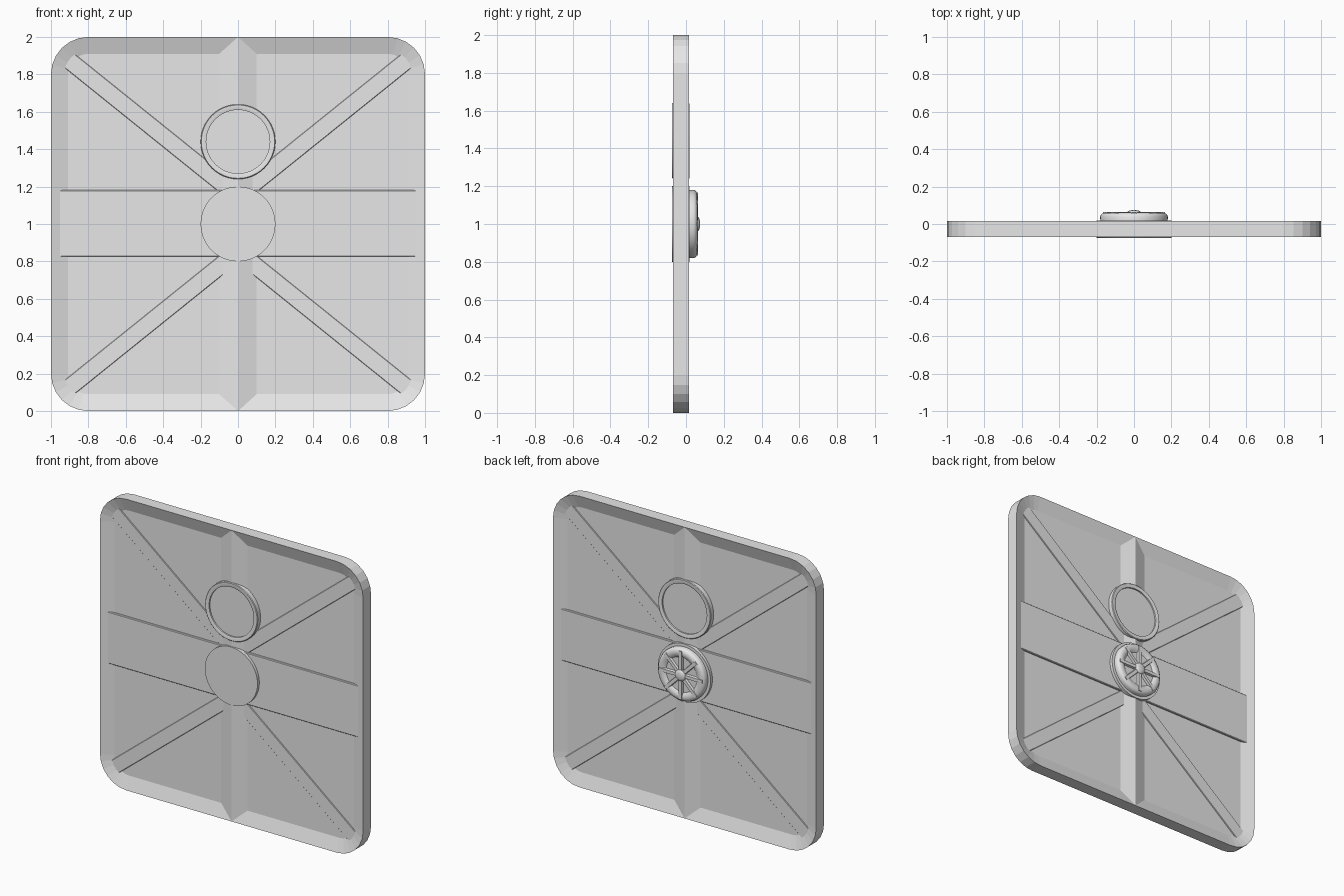
import bpy, bmesh, math
from mathutils import Vector, Matrix

if "Cube" in bpy.data.objects:
    bpy.data.objects.remove(bpy.data.objects["Cube"])

MID = -0.0275            # middle plane of the plate
RIM, PANEL = 0.0425, 0.0125   # half thicknesses

grey = bpy.data.materials.new("light grey")
grey.diffuse_color = (0.8, 0.8, 0.8, 1)
grey.use_nodes = True
grey.node_tree.nodes["Principled BSDF"].inputs["Base Color"].default_value = grey.diffuse_color


def finish(bm, name, smooth=None):
    bmesh.ops.remove_doubles(bm, verts=bm.verts, dist=1e-6)
    bmesh.ops.recalc_face_normals(bm, faces=bm.faces)
    me = bpy.data.meshes.new(name)
    bm.to_mesh(me)
    bm.free()
    me.materials.append(grey)
    ob = bpy.data.objects.new(name, me)
    bpy.context.collection.objects.link(ob)
    if smooth:
        bpy.ops.object.select_all(action='DESELECT')
        ob.select_set(True)
        bpy.context.view_layer.objects.active = ob
        bpy.ops.object.shade_smooth_by_angle(angle=math.radians(smooth))
    return ob


def loft(loops, name, caps=True, closed=False, smooth=None):
    """Skin a list of equal-length point loops."""
    bm = bmesh.new()
    rings = [[bm.verts.new(p) for p in lp] for lp in loops]
    n = len(rings[0])
    pairs = list(zip(rings, rings[1:]))
    if closed:
        pairs.append((rings[-1], rings[0]))
    for a, b in pairs:
        for i in range(n):
            j = (i + 1) % n
            bm.faces.new((a[i], a[j], b[j], b[i]))
    if caps and not closed:
        bm.faces.new(rings[0])
        bm.faces.new(rings[-1])
    return finish(bm, name, smooth)


def lathe(profile, z, name, closed=False, n=48):
    """Turn (radius, y) points about the y axis at height z."""
    loops = [[(r * math.cos(2 * math.pi * i / n), y, z + r * math.sin(2 * math.pi * i / n))
              for i in range(n)] for r, y in profile]
    return loft(loops, name, closed=closed, smooth=35)


def bar(start, end, width, half, chamfer, name):
    """Straight bar in the plate plane with chamfered long edges."""
    a, b = Vector((start[0], MID, start[1])), Vector((end[0], MID, end[1]))
    d = (b - a).normalized()
    side = d.cross(Vector((0, 1, 0)))
    w = width / 2
    sec = [(-w, -half + chamfer), (-w + chamfer, -half), (w - chamfer, -half), (w, -half + chamfer),
           (w, half - chamfer), (w - chamfer, half), (-w + chamfer, half), (-w, half - chamfer)]
    return loft([[p + side * s + Vector((0, t, 0)) for s, t in sec] for p in (a, b)], name)


def outline(r, y):
    """Rounded square whose corner centres sit 0.8 from the middle."""
    pts = []
    for k, (sx, sz) in enumerate([(1, 1), (-1, 1), (-1, -1), (1, -1)]):
        for i in range(7):
            t = math.radians(90 * k + 15 * i)
            pts.append((sx * 0.8 + r * math.cos(t), MID + y, 1 + sz * 0.8 + r * math.sin(t)))
    return pts


# plate with sloping rim and recessed panel on both sides
loft([outline(0.11, -PANEL), outline(0.2, -RIM), outline(0.2, RIM), outline(0.11, PANEL)], "door_plate")

# vertical ridge, interrupted by the round window
section = [(0, -RIM), (0.1, -PANEL), (0.1, PANEL), (0, RIM), (-0.1, PANEL), (-0.1, -PANEL)]
for name, z0, z1 in (("lower_ridge", 0.003, 1.268), ("upper_ridge", 1.612, 1.997)):
    loft([[(x, MID + y, z) for x, y in section] for z in (z0, z1)], name)

# horizontal band
bar((-0.965, 1.003), (0.965, 1.003), 0.356, 0.026, 0.004, "cross_band")

# diagonal braces
for sx in (-1, 1):
    for sz in (-1, 1):
        bar((sx * 0.91, 1 + sz * 0.88), (0, 1 + sz * 0.148), 0.092, 0.019, 0.003, "diagonal_brace")

# round window: ring and recessed pane
F = 0.0465
lathe([(0.17, MID - F + 0.002), (0.174, MID - F), (0.196, MID - F), (0.2, MID - F + 0.004),
       (0.2, MID + F - 0.004), (0.196, MID + F), (0.174, MID + F), (0.17, MID + F - 0.002)],
      1.44, "window_ring", closed=True)
lathe([(0.172, MID - 0.034), (0.172, MID + 0.034)], 1.44, "window_pane")

# centre boss
lathe([(0.2, MID - F), (0.2, MID + F)], 1.0, "centre_boss")

# hand wheel on the back: cushion rim, eight spokes, domed hub
lathe([(0.18, 0.015), (0.181, 0.04), (0.176, 0.051), (0.166, 0.058), (0.152, 0.061),
       (0.138, 0.059), (0.126, 0.053), (0.118, 0.047), (0.03, 0.047)], 1.0, "wheel_rim")
for k in range(8):
    m = Matrix.Translation((0, 0, 1)) @ Matrix.Rotation(math.radians(45 * k), 4, 'Y')
    sec = [(-0.015, 0.044), (-0.011, 0.061), (0.011, 0.061), (0.015, 0.044)]
    loft([[m @ Vector((x, y + (0.002 if y > 0.05 else 0), r)) for x, y in sec]
          for r in (0.02, 0.166)], "wheel_spoke")
lathe([(0.04, 0.045), (0.04, 0.06), (0.035, 0.067), (0.024, 0.072), (0.01, 0.074)], 1.0, "wheel_hub", n=24)
